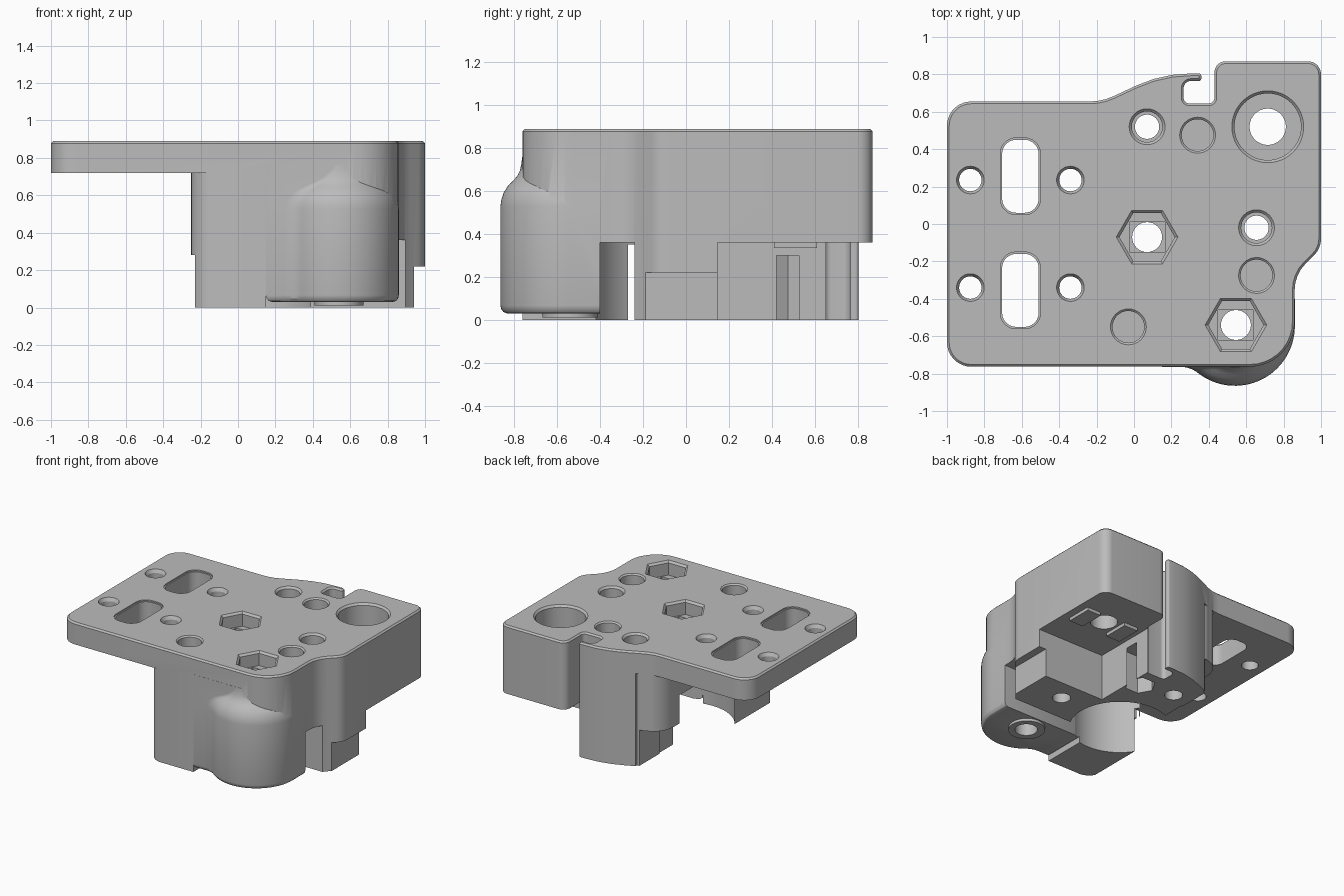
import bpy, bmesh, math
from mathutils import Vector

cube = bpy.data.objects.get("Cube")
if cube:
    bpy.data.objects.remove(cube)

grey = bpy.data.materials.new("matt_grey")
grey.use_nodes = True
grey.diffuse_color = (0.5, 0.5, 0.5, 1)
grey.node_tree.nodes["Principled BSDF"].inputs["Base Color"].default_value = (0.5, 0.5, 0.5, 1)


def add(name, bm):
    bmesh.ops.recalc_face_normals(bm, faces=bm.faces)
    mesh = bpy.data.meshes.new(name)
    bm.to_mesh(mesh)
    bm.free()
    mesh.materials.append(grey)
    ob = bpy.data.objects.new(name, mesh)
    bpy.context.collection.objects.link(ob)
    return ob


def rounded(corners):
    """Fillet each (x, y, radius) corner of a closed outline."""
    out = []
    for i, (x, y, r) in enumerate(corners):
        p = Vector((x, y))
        if not r:
            out.append(p)
            continue
        a = (Vector(corners[i - 1][:2]) - p).normalized()
        b = (Vector(corners[(i + 1) % len(corners)][:2]) - p).normalized()
        half = a.angle(b) / 2
        centre = p + (a + b).normalized() * r / math.sin(half)
        start = p + a * r / math.tan(half) - centre
        end = p + b * r / math.tan(half) - centre
        turn = start.angle_signed(end)
        n = max(3, int(abs(turn) / 0.16))
        for k in range(n + 1):
            t = -turn * k / n
            c, s = math.cos(t), math.sin(t)
            out.append(centre + Vector((c * start.x - s * start.y, s * start.x + c * start.y)))
    return out


def prism(name, points, z0, z1, chamfer=0):
    bm = bmesh.new()
    low = bm.faces.new([bm.verts.new((p[0], p[1], z0)) for p in points])
    ext = bmesh.ops.extrude_face_region(bm, geom=[low])["geom"]
    top = [v for v in ext if isinstance(v, bmesh.types.BMVert)]
    for v in top:
        v.co.z = z1
    if chamfer:
        rim = [e for e in ext if isinstance(e, bmesh.types.BMEdge)]
        bmesh.ops.bevel(bm, geom=rim, offset=chamfer, segments=1, affect='EDGES')
    return add(name, bm)


def box(name, x0, x1, y0, y1, z0, z1, r=0):
    return prism(name, rounded([(x0, y0, r), (x1, y0, r), (x1, y1, r), (x0, y1, r)]), z0, z1)


def lathe(name, x, y, profile, sides=48):
    """Spin a (radius, z) profile about a vertical axis."""
    bm = bmesh.new()
    pts = [(0, profile[0][1])] + profile + [(0, profile[-1][1])]
    vs = [bm.verts.new((x + r, y, z)) for r, z in pts]
    es = [bm.edges.new(pair) for pair in zip(vs, vs[1:])]
    bmesh.ops.spin(bm, geom=vs + es, cent=(x, y, 0), axis=(0, 0, 1),
                   angle=math.tau, steps=sides, use_merge=True)
    bmesh.ops.remove_doubles(bm, verts=bm.verts, dist=1e-5)
    return add(name, bm)


def bulge_ring(radius, inset, flare=.15):
    """Front block outline: flat wall flaring into a round nose."""
    cx, cy, wall = .54, -.545, -.764 + inset
    drop = cy - wall + flare
    fx = cx - math.sqrt((radius + flare) ** 2 - drop ** 2)
    lean = math.atan2(drop, cx - fx)
    ring = [(.15 + inset, -.4), (.15 + inset, wall)]
    for k in range(9):
        t = math.pi / 2 + (lean - math.pi / 2) * k / 8
        ring.append((fx + flare * math.cos(t), wall - flare + flare * math.sin(t)))
    for k in range(1, 33):
        t = lean - math.pi + (math.pi - lean) * k / 32
        ring.append((cx + radius * math.cos(t), cy + radius * math.sin(t)))
    return ring + [(cx + radius, -.4)]


def loft(name, layers):
    bm = bmesh.new()
    rings = [[bm.verts.new((x, y, z)) for x, y in bulge_ring(r, inset)] for r, inset, z in layers]
    for a, b in zip(rings, rings[1:]):
        for i in range(len(a)):
            bm.faces.new((a[i - 1], a[i], b[i], b[i - 1]))
    bm.faces.new(rings[0])
    bm.faces.new(rings[-1])
    return add(name, bm)


def combine(tool, mode='DIFFERENCE'):
    mod = body.modifiers.new(tool.name, 'BOOLEAN')
    mod.object, mod.operation, mod.solver = tool, mode, 'EXACT'
    bpy.context.view_layer.objects.active = body
    bpy.ops.object.modifier_apply(modifier=mod.name)
    bpy.data.objects.remove(tool)


TOP = 0.89
# Full outline with hooked notch at the back
body = prism("mounting_body", rounded([
    (-1, -.763, .13), (.859, -.763, .24), (.859, -.27, .2), (1, -.13, .12),
    (1, .87, .07), (.43, .87, .06), (.43, .645, .03), (.265, .645, .03),
    (.265, .765, .04), (.36, .765, .012), (.36, .805, .015),
    (.15, .805, .7), (-.17, .655, .3), (-1, .655, .13)]), 0, TOP, .012)

# Space under the overhanging plate
combine(prism("overhang_cut", rounded([
    (-1.2, -1, 0), (-.11, -1, 0), (-.11, -.766, 0), (-.25, -.766, .13),
    (-.25, .69, .18), (-.06, .69, 0), (-.06, 1, 0), (-1.2, 1, 0)]), -.1, .72))
combine(box("lower_foot_cut", -1.2, -.23, -1, 0, -.1, .28))
combine(box("lower_back_cut", -1.2, -.08, 0, 1, -.1, .28))

# Raised underside areas
combine(box("right_block_cut", .42, 1.2, .147, 1, -.1, .36))
combine(box("right_step_cut", .94, 1.2, -.5, .2, -.1, .22))
combine(box("front_cut", .15, 1.2, -1, -.4, -.1, .07))

# Flared front bulge with rounded lower edge, and its bottom ring
combine(loft("front_bulge", [
    (.29, .03, .03), (.306, .014, .036), (.316, .004, .048), (.32, 0, .066), (.32, 0, .53),
    (.316, 0, .56), (.304, 0, .595), (.285, 0, .625), (.26, 0, .65), (.242, 0, .67),
    (.23, 0, .695), (.222, 0, .73), (.2195, 0, .76)]), 'UNION')
combine(lathe("bottom_ring", .54, -.54, [(.13, .01), (.13, .1)]), 'UNION')
for side in (-1, 1):
    cx = .71 + side * .17
    combine(box("underside_pad", cx - .06, cx + .06, .41, .61, .335, .4), 'UNION')

# Round hollow, its side opening and the cross channels
combine(lathe("hollow", .07, -.07, [(.36, -.1), (.36, .5)], 64))
combine(box("side_opening", -.4, -.07, -.07, .44, -.1, .5))
combine(box("wide_channel", .2, 1.2, -.4, -.24, -.1, .36))
combine(box("narrow_channel", -.4, .3, -.27, -.24, -.1, .35))

# Plate slots and screw holes
for y in (.255, -.355):
    for grow, z in ((0, .6), (.01, .88)):
        combine(box("slot", -.705 - grow, -.51 + grow, y - .195 - grow, y + .195 + grow,
                    z, 1, .075 + grow))
    for x in (-.875, -.34):
        combine(lathe("plate_hole", x, y - (.02 if y > 0 else -.015),
                      [(.06, .6), (.06, .865), (.074, TOP), (.074, 1)], 32))

# Counterbored through holes and blind pockets
for x, y in ((.655, -.02), (.07, .52)):
    combine(lathe("counterbore", x, y, [
        (.065, -.1), (.065, .76), (.082, .76), (.082, .875), (.096, TOP), (.096, 1)], 32))
for x, y in ((.34, .475), (.655, -.275), (-.03, -.55)):
    combine(lathe("blind_pocket", x, y, [(.085, .77), (.085, .88), (.096, TOP), (.096, 1)], 32))

# Bearing pocket
combine(lathe("bearing_pocket", .715, .52, [
    (.097, -.1), (.097, .66), (.178, .66), (.178, .875), (.192, TOP), (.192, 1)]))

# Nut pockets
for x, y in ((.07, -.07), (.545, -.54)):
    combine(lathe("nut_pocket", x, y, [(.148, .78), (.148, .875), (.165, TOP), (.165, 1)], 6))
    combine(box("nut_seat", x - .095, x + .095, y - .08, y + .08, .75, .8))
    combine(lathe("nut_bore", x, y, [(.08, -.1), (.08, .85)], 32))
combine(lathe("lower_nut_pocket", .34, .475, [(.11, -.1), (.11, .3)], 6))

# Smooth curved walls, keep sharp edges
bpy.ops.object.select_all(action='DESELECT')
body.select_set(True)
bpy.context.view_layer.objects.active = body
bpy.ops.object.shade_smooth_by_angle(angle=math.radians(28))
